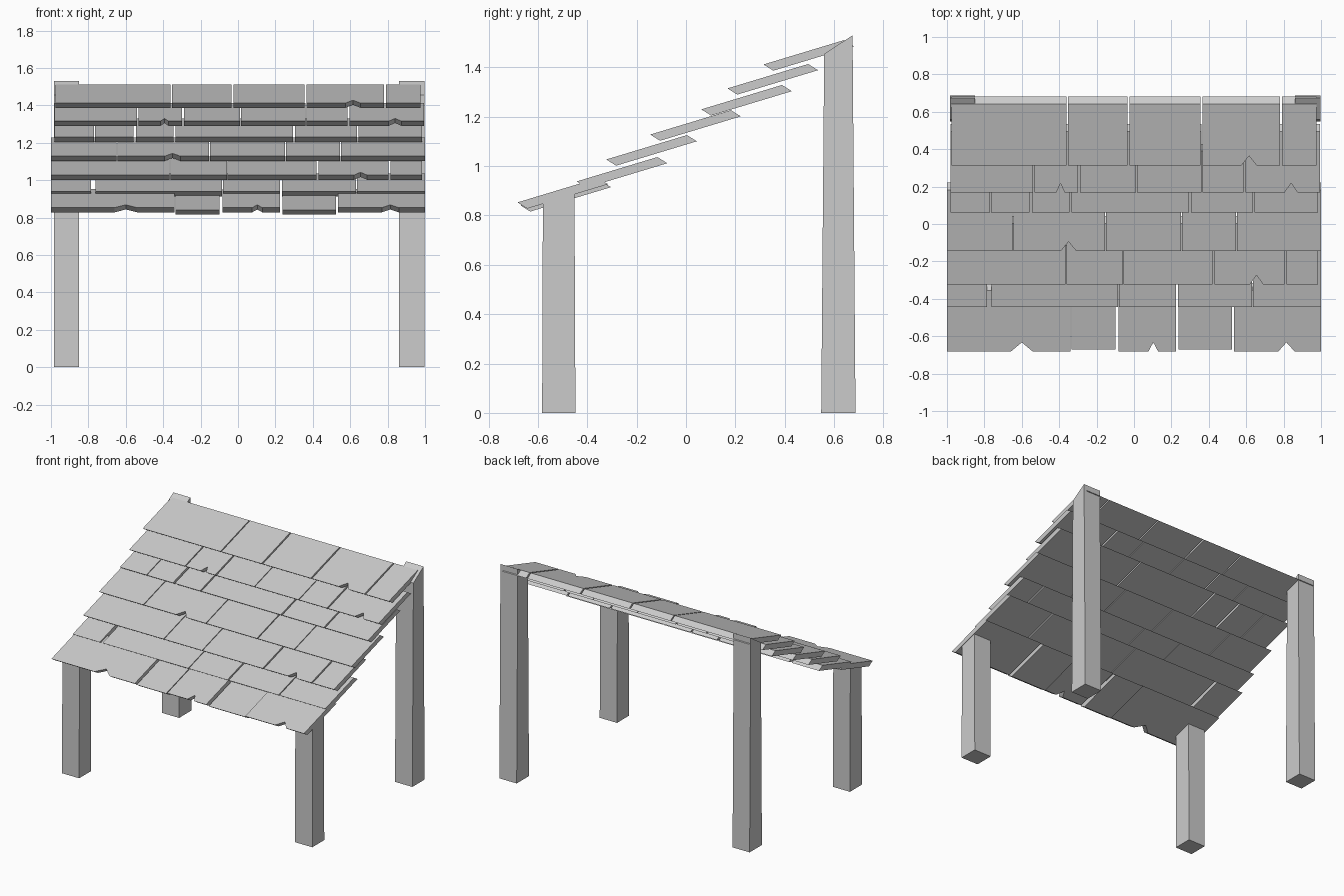
import bpy, bmesh
from mathutils import Vector

if "Cube" in bpy.data.objects:
    bpy.data.objects.remove(bpy.data.objects["Cube"])

SLOPE = 0.302                          # roof rise per unit of y
LENGTH = 0.327                         # shingle depth in y
THICK = Vector((0, 0.04, -0.025))      # offset from top face to bottom face


def prism(name, outline, offset):
    """Solid made by sweeping a planar outline along an offset."""
    bm = bmesh.new()
    a = [bm.verts.new(p) for p in outline]
    b = [bm.verts.new(Vector(p) + offset) for p in outline]
    bm.faces.new(a)
    bm.faces.new(b[::-1])
    n = len(a)
    for i in range(n):
        bm.faces.new((a[i], b[i], b[(i + 1) % n], a[(i + 1) % n]))
    bmesh.ops.recalc_face_normals(bm, faces=bm.faces)
    me = bpy.data.meshes.new(name)
    bm.to_mesh(me)
    bm.free()
    ob = bpy.data.objects.new(name, me)
    bpy.context.collection.objects.link(ob)
    return ob


def shingle(name, x0, x1, y, z, notch=None, drop=0.0):
    """Sloped shingle; notch = (x, half width) cut in its front edge."""
    y, z = y + drop, z - drop
    pts = [(x0, 0)]
    if notch:
        nx, hw = notch
        pts += [(nx - hw, 0), (nx, 0.05), (nx + hw, 0)]
    pts += [(x1, 0), (x1, LENGTH), (x0, LENGTH)]
    prism(name, [(px, y + d, z + d * SLOPE) for px, d in pts], THICK)


# Shingle rows: front edge y, z, x spans, notches by index, dropped indices
rows = [
    (-0.683, 0.853, [(-1, -.34), (-.333, -.10), (-.083, .225), (.237, .525), (.535, 1)],
     {0: (-.60, .06), 2: (.103, .027), 4: (.815, .045)}, {1: .012, 3: .012}),
    (-0.443, 0.938, [(-1, -.785), (-.763, -.085), (-.08, .225), (.235, .63), (.637, 1)],
     {}, {}),
    (-0.323, 1.027, [(-1, -.365), (-.36, -.06), (-.055, .42), (.43, .805), (.815, .985)],
     {3: (.655, .035)}, {}),
    (-0.145, 1.128, [(-1, -.65), (-.645, -.155), (-.15, .25), (.257, .545), (.55, 1)],
     {1: (-.35, .042)}, {}),
    (0.062, 1.23, [(-.98, -.77), (-.765, -.56), (-.545, -.345), (-.335, .295),
                   (.305, .635), (.645, .985)], {}, {}),
    (0.168, 1.315, [(-.98, -.54), (-.533, -.30), (-.29, .01), (.015, .36),
                    (.365, .585), (.595, .995)],
     {1: (-.393, .022), 5: (.84, .035)}, {}),
    (0.314, 1.412, [(-.975, -.36), (-.353, -.035), (-.025, .355), (.365, .78), (.79, .975)],
     {3: (.615, .04)}, {}),
]
for r, (y, z, spans, notches, drops) in enumerate(rows):
    for i, (x0, x1) in enumerate(spans):
        shingle(f"shingle_row{r + 1}_{i + 1}", x0, x1, y, z,
                notches.get(i), drops.get(i, 0))

# Posts: side profile (y, z) extruded in x, tops cut at an angle
front = [(-.583, 0), (-.448, 0), (-.452, .89), (-.58, .848)]
back = [(.548, 0), (.687, 0), (.675, 1.53), (.56, 1.455)]
for side, x, w in (("left", -.985, .135), ("right", .86, .137)):
    for name, prof in (("front", front), ("back", back)):
        prism(f"{name}_{side}_post", [(x, py, pz) for py, pz in prof],
              Vector((w, 0, 0)))
